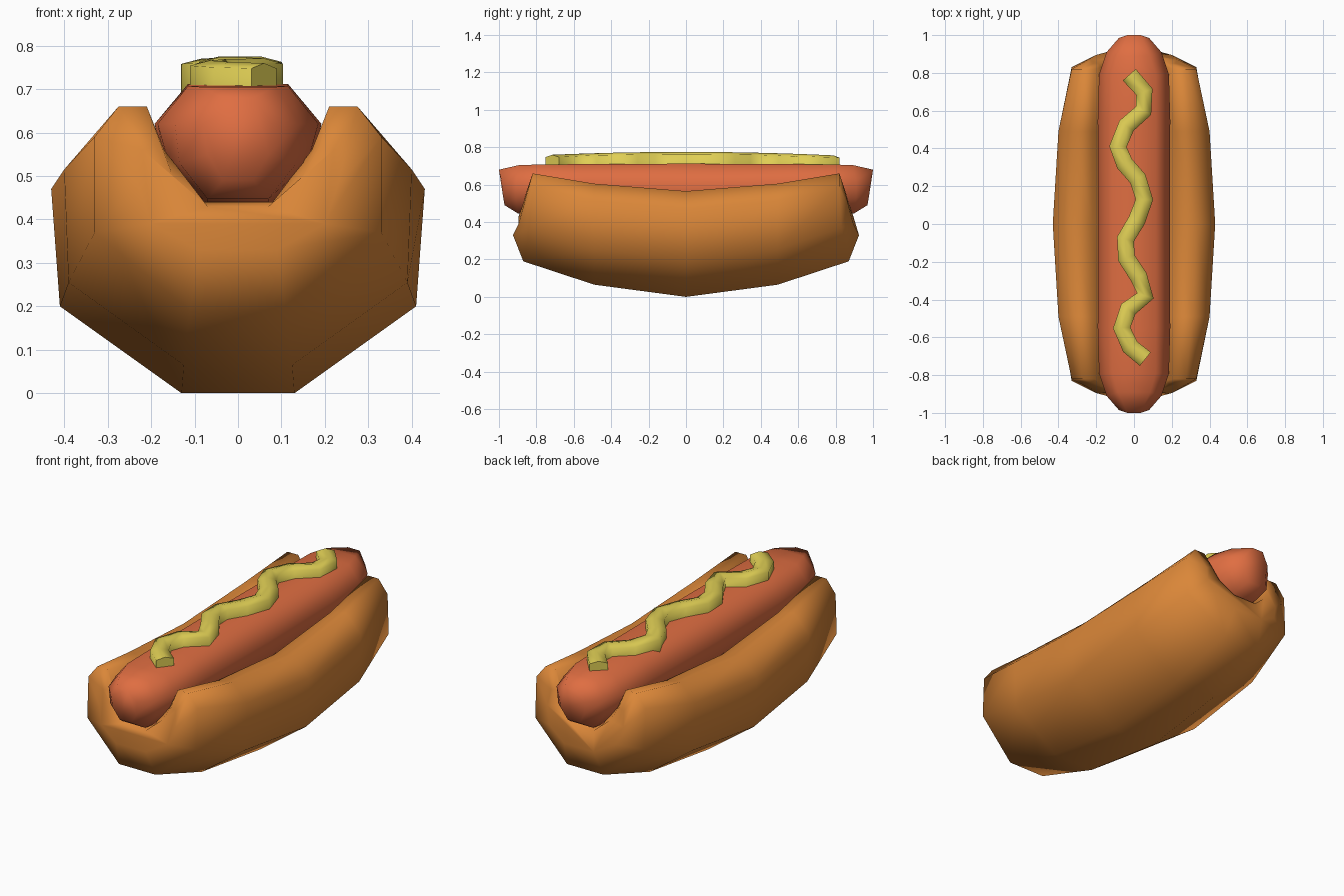
import bpy, bmesh, math
from mathutils import Vector

cube = bpy.data.objects.get("Cube")
if cube:
    bpy.data.objects.remove(cube, do_unlink=True)


def material(name, color):
    m = bpy.data.materials.new(name)
    m.use_nodes = True
    rgba = (*color, 1)
    m.diffuse_color = rgba
    bsdf = m.node_tree.nodes["Principled BSDF"]
    bsdf.inputs["Base Color"].default_value = rgba
    bsdf.inputs["Roughness"].default_value = 0.8
    return m


def loft(name, rings, mat, angle):
    """Skin a series of closed rings and cap both ends."""
    bm = bmesh.new()
    loops = [[bm.verts.new(p) for p in ring] for ring in rings]
    n = len(loops[0])
    for a, b in zip(loops, loops[1:]):
        for i in range(n):
            j = (i + 1) % n
            bm.faces.new((a[i], a[j], b[j], b[i]))
    bm.faces.new(loops[0])
    bm.faces.new(loops[-1])
    bmesh.ops.recalc_face_normals(bm, faces=bm.faces)
    mesh = bpy.data.meshes.new(name)
    bm.to_mesh(mesh)
    bm.free()
    mesh.materials.append(mat)
    obj = bpy.data.objects.new(name, mesh)
    bpy.context.collection.objects.link(obj)
    bpy.ops.object.select_all(action="DESELECT")
    obj.select_set(True)
    bpy.context.view_layer.objects.active = obj
    bpy.ops.object.shade_smooth_by_angle(angle=math.radians(angle))
    return obj


def full_ring(half):
    """Mirror a half section (x, y, z) across x = 0."""
    return half + [(-x, y, z) for x, y, z in reversed(half)]


def both_ends(halves):
    """Mirror half sections listed from the middle outwards across y = 0."""
    rings = [full_ring(h) for h in halves]
    front = [[(x, -y, z) for x, y, z in r] for r in reversed(rings[1:])]
    return front + rings


def at(y, points):
    return [(x, y, z) for x, z in points]


bun_color = material("toasted bun", (0.70, 0.24, 0.04))
sausage_color = material("sausage red", (0.74, 0.155, 0.054))
mustard_color = material("mustard yellow", (0.74, 0.62, 0.09))

# Bun: bottom, sides, rim, then the groove that cradles the sausage
bun = [
    at(0, [(.13, 0), (.41, .2), (.43, .47), (.33, .565), (.22, .545), (.18, .48), (.08, .42)]),
    at(.49, [(.125, .065), (.39, .255), (.40, .515), (.31, .605), (.22, .59), (.18, .5), (.08, .42)]),
    [(.11, .87, .19), (.33, .83, .37), (.33, .82, .59), (.275, .82, .66),
     (.21, .82, .66), (.17, .83, .56), (.08, .85, .44)],
    [(.09, .925, .33), (.20, .895, .39), (.23, .87, .48), (.22, .85, .56),
     (.19, .85, .57), (.15, .87, .5), (.07, .895, .43)],
]
loft("bun", both_ends(bun), bun_color, 80)

# Sausage with blunt, slightly upturned ends
sausage = [
    at(0, [(.07, .41), (.165, .5), (.19, .61), (.115, .712)]),
    at(.55, [(.07, .42), (.165, .515), (.192, .62), (.115, .71)]),
    at(.79, [(.07, .435), (.16, .53), (.185, .62), (.115, .707)]),
    [(.07, .90, .447), (.135, .91, .53), (.145, .91, .62), (.085, .89, .705)],
    [(.035, .97, .49), (.07, .98, .55), (.08, .985, .62), (.035, 1, .68)],
]
loft("sausage", both_ends(sausage), sausage_color, 80)

# Mustard: ribbon following a wavy path on top of the sausage
path = [(-.025, .79), (.055, .7), (.05, .6), (-.04, .52), (-.085, .41), (-.05, .32),
        (.02, .24), (.055, .13), (.015, .02), (-.045, -.08), (-.04, -.18), (.025, -.28),
        (.06, -.38), (-.03, -.45), (-.065, -.55), (-.02, -.65), (.06, -.715)]
path = [Vector(p) for p in path]
ribbon = []
for i, p in enumerate(path):
    d = (path[min(i + 1, len(path) - 1)] - path[max(i - 1, 0)]).normalized()
    side = Vector((-d.y, d.x)) * .046
    top = .775 - .03 * p.y ** 2
    section = [(-1, .68), (-1, top - .012), (0, top), (1, top - .012), (1, .68)]
    ribbon.append([(p.x + side.x * s, p.y + side.y * s, z) for s, z in section])
loft("mustard", ribbon, mustard_color, 80)
